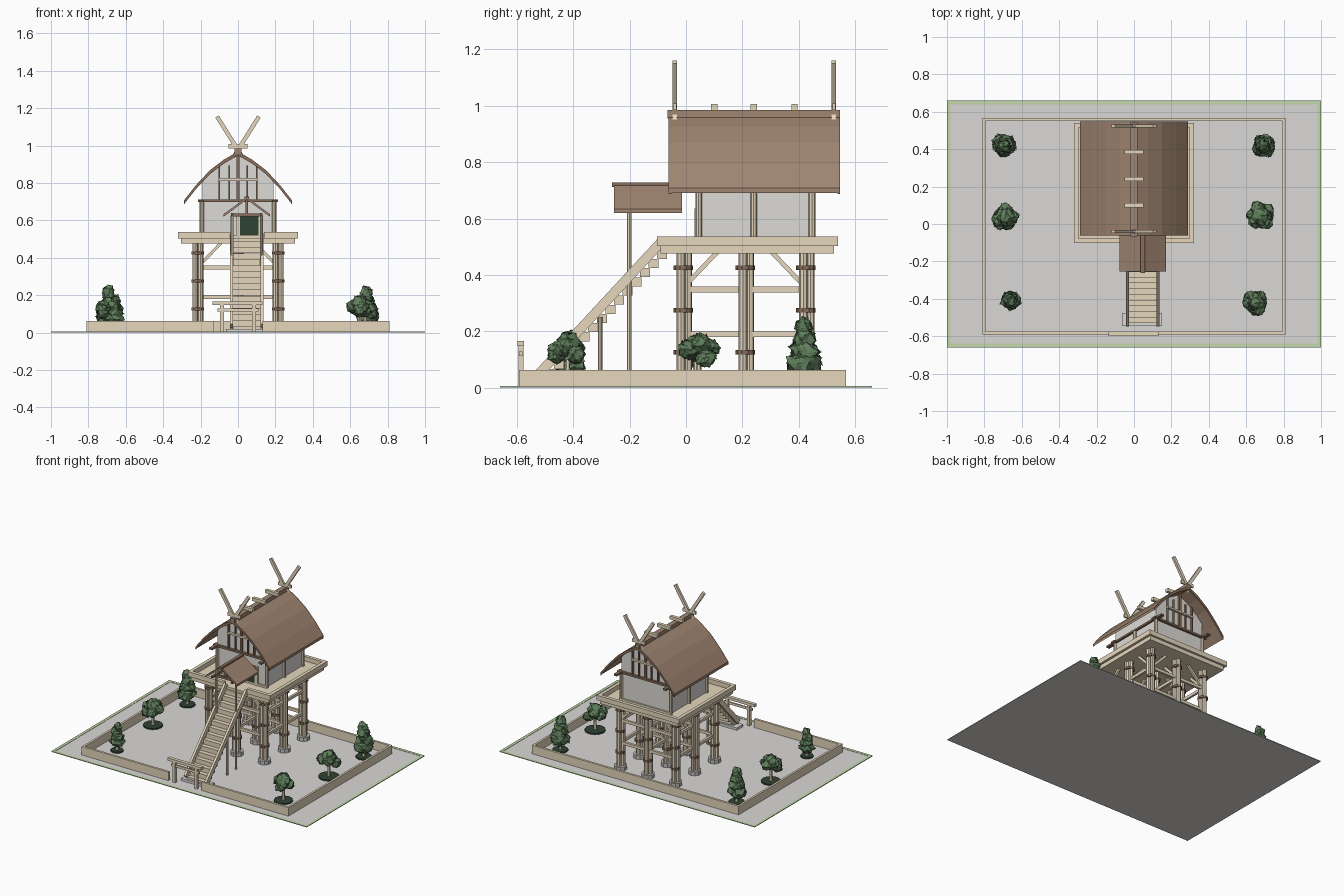
import bpy, bmesh, math, random
from mathutils import Vector, Matrix

random.seed(4)
if "Cube" in bpy.data.objects:
    bpy.data.objects.remove(bpy.data.objects["Cube"])


def material(name, r, g, b):
    m = bpy.data.materials.new(name)
    m.use_nodes = True
    m.diffuse_color = (r, g, b, 1)
    m.node_tree.nodes["Principled BSDF"].inputs["Base Color"].default_value = (r, g, b, 1)
    return m


WOOD = material("pale wood", .79, .68, .51)
BROWN = material("brown wood", .24, .15, .10)
ROOF = material("bark roof", .35, .235, .165)
PLASTER = material("grey plaster", .72, .71, .68)
GRAVEL = material("grey gravel", .71, .69, .68)
STONE = material("base stone", .52, .52, .51)
GRASS = material("grass border", .54, .69, .41)
LEAF = material("foliage green", .115, .21, .105)
DARK = material("dark green", .028, .055, .032)


def finish(name, bm, mat):
    me = bpy.data.meshes.new(name)
    bm.to_mesh(me)
    bm.free()
    me.materials.append(mat)
    ob = bpy.data.objects.new(name, me)
    bpy.context.collection.objects.link(ob)
    return ob


def box(name, x, y, z, mat):
    """Box from (low, high) ranges on each axis."""
    bm = bmesh.new()
    c = Vector([(a + b) / 2 for a, b in (x, y, z)])
    s = [b - a for a, b in (x, y, z)]
    bmesh.ops.create_cube(bm, size=1, matrix=Matrix.Translation(c) @ Matrix.Diagonal((*s, 1)))
    return finish(name, bm, mat)


def beam(name, p, q, w, h, mat):
    """Square timber from p to q; w is across, h is upright."""
    p, q = Vector(p), Vector(q)
    d = (q - p).normalized()
    side = d.cross(Vector((0, 0, 1))).normalized()
    rot = Matrix((side, d, side.cross(d))).transposed().to_4x4()
    bm = bmesh.new()
    bmesh.ops.create_cube(bm, size=1, matrix=Matrix.Translation((p + q) / 2) @ rot
                          @ Matrix.Diagonal((w, (q - p).length, h, 1)))
    return finish(name, bm, mat)


def cylinder(name, x, y, z0, z1, r, mat, sides=8, top=None):
    bm = bmesh.new()
    bmesh.ops.create_cone(bm, cap_ends=True, segments=sides, radius1=r,
                          radius2=r if top is None else top, depth=z1 - z0,
                          matrix=Matrix.Translation((x, y, (z0 + z1) / 2)))
    return finish(name, bm, mat)


def prism(name, pts, y0, y1, mat):
    """Outline in x and z, pulled along y."""
    bm = bmesh.new()
    f = bm.faces.new([bm.verts.new((x, y0, z)) for x, z in pts])
    ext = bmesh.ops.extrude_face_region(bm, geom=[f])
    bmesh.ops.translate(bm, vec=(0, y1 - y0, 0),
                        verts=[v for v in ext["geom"] if isinstance(v, bmesh.types.BMVert)])
    bmesh.ops.recalc_face_normals(bm, faces=bm.faces)
    return finish(name, bm, mat)


def shell(name, half, cx, thick, y0, y1, mat):
    """Roof shell from one half of its profile, ridge first."""
    full = [(cx - x, z) for x, z in reversed(half[1:])] + [(cx + x, z) for x, z in half]
    prism(name, full + [(x, z - thick) for x, z in reversed(full)], y0, y1, mat)


# Ground with a thin grass border
box("gravel_yard", (-1, 1), (-.66, .66), (0, .003), GRAVEL)
for s in (-1, 1):
    box("grass_side", sorted((s * .98, s)), (-.66, .66), (.001, .005), GRASS)
    box("grass_end", (-.98, .98), sorted((s * .64, s * .66)), (.001, .005), GRASS)

# Boundary wall with an opening at the gate
H = (.001, .063)
box("back_wall", (-.81, .81), (.552, .568), H, WOOD)
for s, n in ((1, "left"), (-1, "right")):
    box(n + "_wall", sorted((s * .795, s * .81)), (-.592, .568), H, WOOD)
    box(n + "_front_wall", sorted((s * .13, s * .81)), (-.592, -.576), H, WOOD)
    box(n + "_gate_post", (s * .085 - .01, s * .085 + .01), (-.595, -.577), (.001, .15), WOOD)
box("gate_top_bar", (-.135, .13), (-.598, -.574), (.147, .166), WOOD)
box("gate_lower_bar", (-.11, .11), (-.592, -.58), (.112, .128), WOOD)

# Bundled columns on stone bases
XS, YS = (-.215, 0, .215), (-.01, .21, .425)
for x in XS:
    for y in YS:
        cylinder("column_base", x, y, .001, .03, .043, STONE, 10)
        for k in range(3):
            a = math.radians(90 + 120 * k)
            cylinder("column_pole", x + .016 * math.cos(a), y + .016 * math.sin(a), .02, .48, .0155, WOOD)
        for z in (.125, .275, .425):
            if z != .275 or y != YS[1]:
                cylinder("column_band", x, y, z - .008, z + .008, .034, BROWN, 10)

# Ties and knee braces between columns
for z in (.19, .348):
    for y in YS:
        box("cross_tie", (-.215, .215), (y - .008, y + .008), (z - .01, z + .01), WOOD)
    for x in XS:
        box("long_tie", (x - .008, x + .008), (-.01, .425), (z - .01, z + .01), WOOD)
for y in YS:
    for s in (-1, 1):
        beam("cross_brace", (s * .2, y, .365), (s * .09, y, .48), .014, .016, WOOD)
for x in XS:
    beam("long_brace", (x, 0, .365), (x, .11, .48), .014, .016, WOOD)
    beam("long_brace", (x, .415, .365), (x, .305, .48), .014, .016, WOOD)

# Deck with raised rim
box("deck", (-.305, .305), (-.09, .525), (.475, .505), WOOD)
for s in (-1, 1):
    box("deck_side_rim", sorted((s * .298, s * .322)), (-.102, .54), (.503, .537), WOOD)
box("deck_back_rim", (-.298, .298), (.516, .54), (.503, .537), WOOD)
for x in ((-.298, -.04), (.14, .298)):
    box("deck_front_rim", x, (-.102, -.078), (.503, .537), WOOD)

# House body
box("house_walls", (-.191, .191), (.045, .447), (.505, .705), PLASTER)
for x in (-.193, .193):
    for y in (.045, .24, .447):
        cylinder("wall_post", x, y, .505, .705, .012, WOOD)
    box("eave_beam", (x - .012, x + .012), (-.03, .515), (.697, .71), BROWN)
for y in (.045, .447):
    box("wall_sill", (-.2, .2), (y - .012, y + .012), (.503, .518), WOOD)
    box("gable_beam", (-.215, .215), (y - .016, y + .016), (.697, .711), BROWN)
box("door", (.012, .112), (.036, .045), (.505, .62), DARK)
for x in (.002, .12):
    box("door_jamb", (x - .01, x + .01), (.03, .045), (.505, .635), WOOD)
box("door_lintel", (-.016, .128), (.03, .045), (.62, .635), BROWN)

# Main roof and gables
main = [(0, .968), (.075, .925), (.15, .868), (.225, .788), (.288, .708)]
shell("main_roof", main, 0, .018, -.06, .545, ROOF)
inner = [(0, .955), (.075, .91), (.15, .853), (.191, .809)]
gable = [(-x, z) for x, z in reversed(inner[1:])] + inner + [(.191, .705), (-.191, .705)]
prism("gable_wall", gable, .045, .447, PLASTER)
for y in (-.062, .537):
    shell("barge_board", main, 0, .021, y, y + .01, BROWN)
for y in (.04, .452):
    box("gable_post", (-.008, .008), (y - .009, y + .009), (.71, .95), BROWN)
    box("gable_rail", (-.105, .105), (y - .012, y + .012), (.812, .824), WOOD)
    for x in (-.1, -.048, .05, .1):
        box("gable_bar", (x - .004, x + .004), (y - .007, y + .007), (.71, .893), BROWN)

# Ridge, ridge logs and crossed finials
box("ridge_beam", (-.018, .018), (-.066, .546), (.955, .985), ROOF)
for y in (.1, .24, .385):
    box("ridge_log", (-.05, .05), (y - .011, y + .011), (.983, 1.006), WOOD)
for y in (-.04, .525):
    box("finial_block", (-.05, .05), (y - .006, y + .006), (.985, 1.008), WOOD)
    for s in (-1, 1):
        beam("crossed_finial", (-s * .02, y, .945), (s * .112, y, 1.155), .016, .022, WOOD)

# Entrance porch
PX = .047
shell("porch_roof", [(0, .725), (.045, .692), (.09, .658), (.124, .634)], PX, .014, -.255, -.015, ROOF)
box("porch_ridge", (PX - .011, PX + .011), (-.262, -.015), (.712, .728), BROWN)
box("porch_front_beam", (PX - .085, PX + .085), (-.21, -.192), (.62, .636), BROWN)
box("porch_king_post", (PX - .007, PX + .007), (-.207, -.195), (.63, .715), BROWN)
for s in (-1, 1):
    x = PX + s * .078
    cylinder("porch_post", x, -.201, .001, .625, .008, WOOD)
    box("porch_side_beam", (x - .007, x + .007), (-.25, -.015), (.625, .638), BROWN)

# Stairs
N = 15
for s in (-1, 1):
    x = PX + s * .082
    beam("stair_stringer", (x, -.535, .035), (x, -.085, .52), .016, .034, WOOD)
    cylinder("stair_prop", x, -.305, .001, .25, .008, WOOD)
for i in range(N):
    y, z = -.53 + i * .0305, .014 + i * .0325
    box("stair_tread", (PX - .075, PX + .075), (y, y + .036), (z - .012, z + .02), WOOD)
box("step_stone", (-.065, .15), (-.545, -.475), (.001, .02), GRAVEL)


# Trees: clumps of loose, tilted leaf facets on short trunks
def foliage(name, clumps):
    bm = bmesh.new()
    for centre, size in clumps:
        new = bmesh.ops.create_icosphere(bm, subdivisions=2, radius=1)["verts"]
        for v in new:
            k = random.uniform(.78, 1.1)
            v.co = Vector(centre) + Vector([a * b * k for a, b in zip(v.co, size)])
    bmesh.ops.split_edges(bm, edges=bm.edges)
    for f in bm.faces:
        axis = Vector([random.uniform(-1, 1) for _ in range(3)])
        tilt = Matrix.Rotation(random.uniform(-.5, .5), 3, axis) * 1.25
        c = f.calc_center_median()
        for v in f.verts:
            v.co = c + tilt @ (v.co - c)
    finish(name, bm, LEAF)


def tree_base(x, y, r, h):
    cylinder("tree_bed", x, y, .001, .012, r, DARK, 12)
    cylinder("tree_trunk", x, y, .01, h, .012, WOOD, 6, .007)


def round_tree(x, y, r, h):
    tree_base(x, y, r * .8, h * .6)
    clumps = [((x, y, h * .73), (r * .65, r * .65, h * .23))]
    for k in range(5):
        a = k * 1.257 + random.random()
        clumps.append(((x + r * .5 * math.cos(a), y + r * .5 * math.sin(a), h * random.uniform(.5, .72)),
                       (r * .45, r * .45, h * .17)))
    foliage("round_tree_leaves", clumps)


def tall_tree(x, y, r, h):
    tree_base(x, y, r * .8, h * .5)
    foliage("tall_tree_leaves", [((x + random.uniform(-.006, .006), y, h * (.34 + .165 * k)),
                                  (r * (1 - .17 * k), r * (1 - .17 * k), h * .18)) for k in range(4)])


for x in (-.69, .69):
    tall_tree(x, .42, .064, .25)
tall_tree(-.66, -.41, .052, .205)
round_tree(-.69, .035, .08, .2)
round_tree(.68, .045, .085, .2)
round_tree(.65, -.42, .077, .205)
